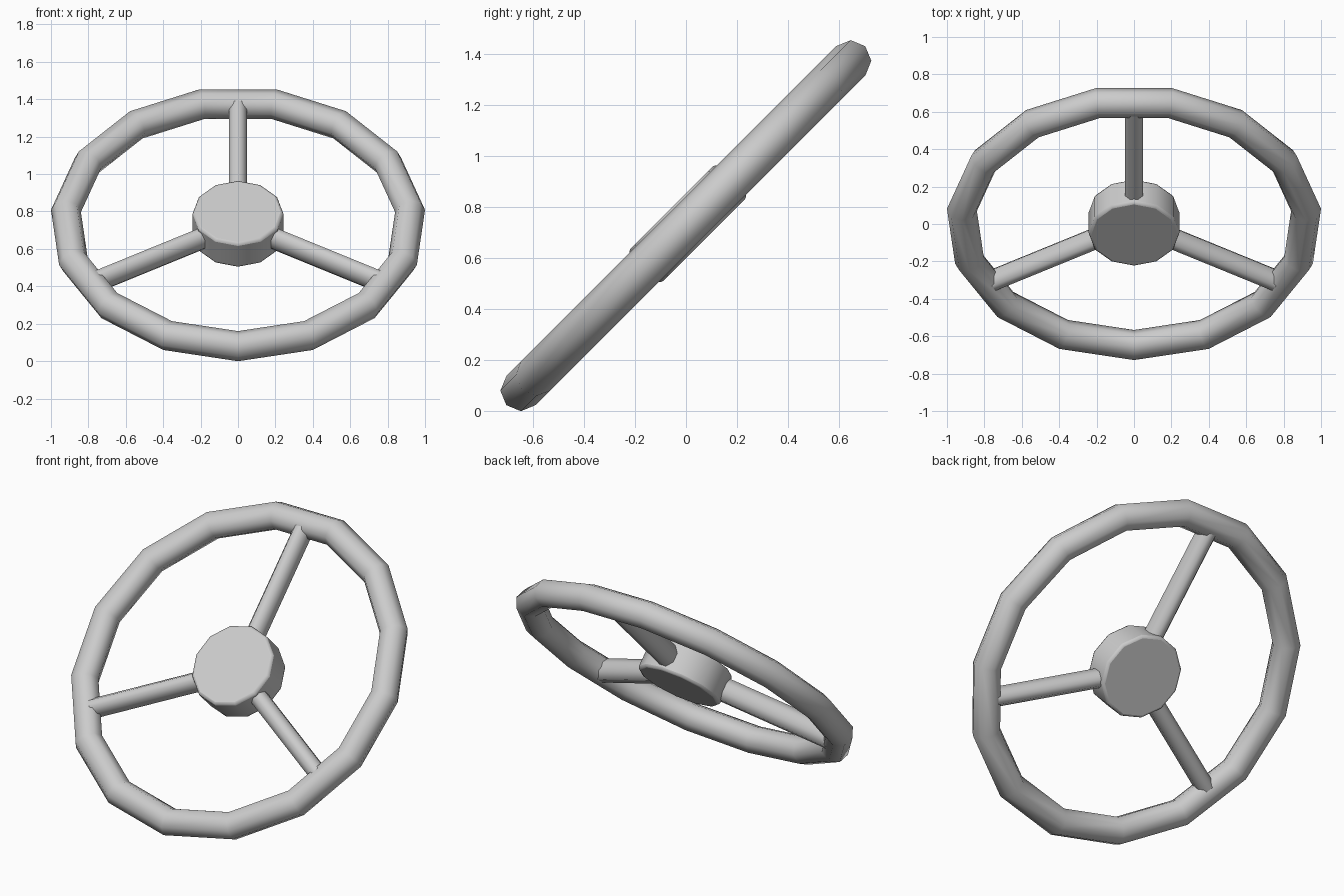
import bpy
from math import radians, pi
from mathutils import Matrix

if "Cube" in bpy.data.objects:
    bpy.data.objects.remove(bpy.data.objects["Cube"])

# Wheel frame: lies in local XY, tilted 45 degrees towards the front
TILT = Matrix.Translation((0, 0.007, 0.734)) @ Matrix.Rotation(radians(45), 4, 'X')


def place(name, local, angle):
    ob = bpy.context.object
    ob.name = name
    ob.data.transform(local)
    ob.matrix_world = TILT
    bpy.ops.object.shade_smooth_by_angle(angle=radians(angle))
    return ob


# Rim: 15-sided ring with an octagonal section, one corner at the bottom
bpy.ops.mesh.primitive_torus_add(major_segments=15, minor_segments=8,
                                 major_radius=0.925, minor_radius=0.0805)
place("rim", Matrix.Rotation(-pi / 2, 4, 'Z'), 80)

# Hub: short 12-sided drum with softened edges
bpy.ops.mesh.primitive_cylinder_add(vertices=12, radius=0.243, depth=0.18)
hub = place("hub", Matrix.Identity(4), 40)
bevel = hub.modifiers.new("soft_edges", 'BEVEL')
bevel.width = 0.015
bevel.segments = 2
bevel.limit_method = 'ANGLE'
bevel.angle_limit = radians(50)

# Spokes: three slightly flattened octagonal bars from hub to rim
INNER, OUTER = 0.12, 0.9
for i in range(3):
    bpy.ops.mesh.primitive_cylinder_add(vertices=8, radius=1 / 0.9239,
                                        depth=OUTER - INNER)
    local = (Matrix.Rotation(i * 2 * pi / 3, 4, 'Z')
             @ Matrix.Translation((0, (INNER + OUTER) / 2, 0))
             @ Matrix.Rotation(-pi / 2, 4, 'X')
             @ Matrix.Diagonal((0.048, 0.064, 1, 1))
             @ Matrix.Rotation(pi / 8, 4, 'Z'))
    place(f"spoke_{i + 1}", local, 70)
